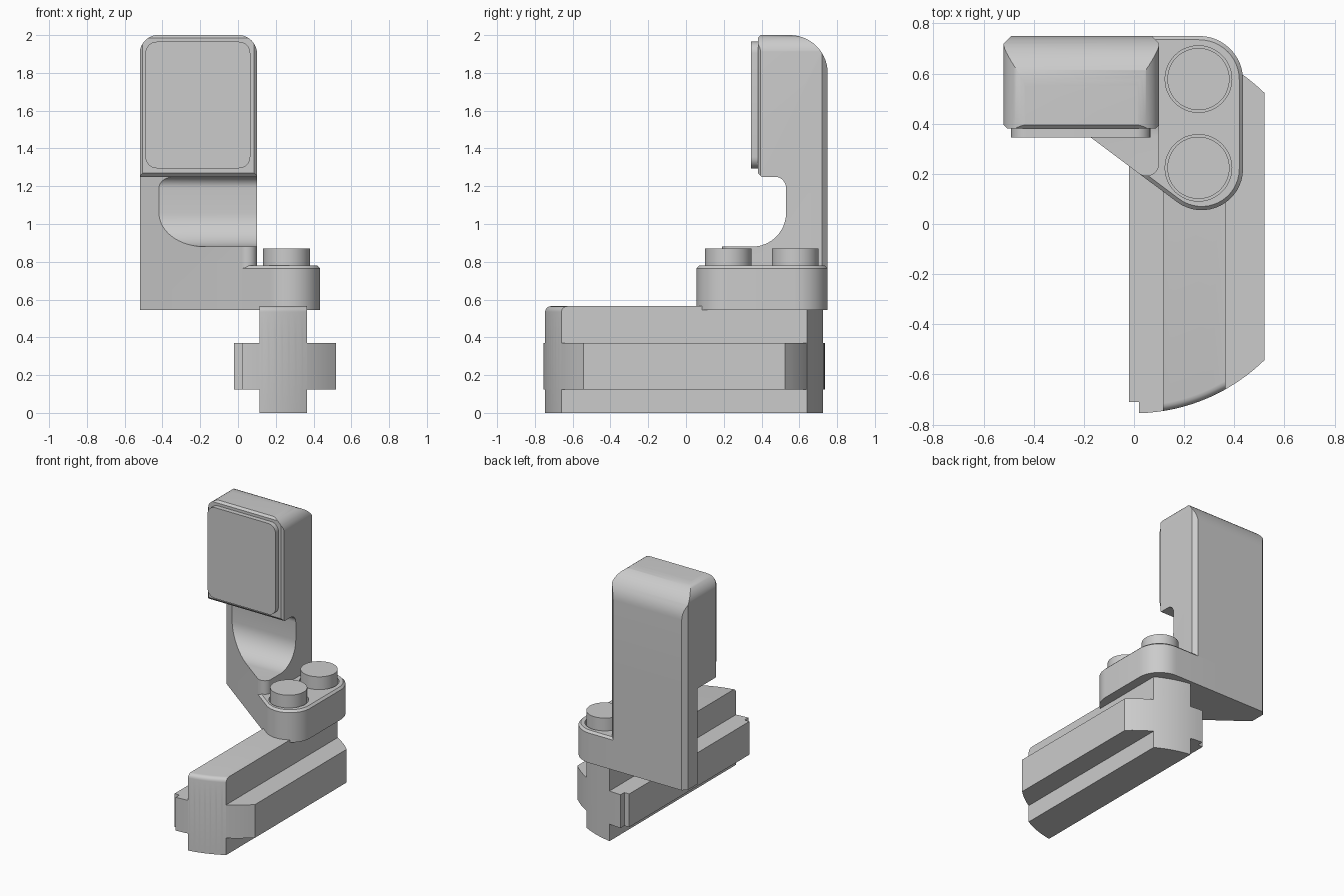
import bpy, bmesh
from math import cos, sin, radians, sqrt

if "Cube" in bpy.data.objects:
    bpy.data.objects.remove(bpy.data.objects["Cube"])


def arc(cx, cy, r, a0, a1, n=12):
    return [(cx + r * cos(radians(a0 + (a1 - a0) * i / n)),
             cy + r * sin(radians(a0 + (a1 - a0) * i / n))) for i in range(n + 1)]


def prism(name, pts, axis, lo, hi, top_chamfer=0, round_front=0):
    """Extrude a 2D outline along an axis between lo and hi."""
    place = {'x': lambda a, b, t: (t, a, b),
             'y': lambda a, b, t: (a, t, b),
             'z': lambda a, b, t: (a, b, t)}[axis]
    bm = bmesh.new()
    low = [bm.verts.new(place(a, b, lo)) for a, b in pts]
    high = [bm.verts.new(place(a, b, hi - top_chamfer)) for a, b in pts]
    bm.faces.new(low)
    top = bm.faces.new(high)
    n = len(pts)
    for i in range(n):
        j = (i + 1) % n
        bm.faces.new((low[i], low[j], high[j], high[i]))
    bmesh.ops.recalc_face_normals(bm, faces=bm.faces)
    if top_chamfer:
        bmesh.ops.inset_region(bm, faces=[top], thickness=top_chamfer, use_even_offset=True)
        bmesh.ops.translate(bm, verts=top.verts, vec=(0, 0, top_chamfer))
    if round_front:
        edges = [e for e in top.edges if all(v.co.y < -0.6 for v in e.verts)]
        bmesh.ops.bevel(bm, geom=edges, offset=round_front, segments=4, profile=0.5,
                        affect='EDGES', clamp_overlap=False)
    me = bpy.data.meshes.new(name)
    bm.to_mesh(me)
    bm.free()
    ob = bpy.data.objects.new(name, me)
    bpy.context.collection.objects.link(ob)
    return ob


def activate(ob):
    bpy.ops.object.select_all(action='DESELECT')
    ob.select_set(True)
    bpy.context.view_layer.objects.active = ob


def combine(ob, other, op):
    """Apply a boolean and discard the helper."""
    activate(ob)
    m = ob.modifiers.new("bool", 'BOOLEAN')
    m.operation, m.object, m.solver = op, other, 'EXACT'
    bpy.ops.object.modifier_apply(modifier=m.name)
    bpy.data.objects.remove(other, do_unlink=True)


# Base rail: cross-shaped section with ends following one large circle
R, CY = 0.745, -0.01


def end_arc(x0, x1, side, n=14):
    xs = [x0 + (x1 - x0) * i / n for i in range(n + 1)]
    return [(x, CY + side * sqrt(R * R - x * x)) for x in xs]


flange = [(-0.02, -0.71), (0.02, -0.71)] + end_arc(0.02, 0.52, -1) \
    + end_arc(0.52, 0.02, 1) + [(0.02, 0.69), (-0.02, 0.69)]
rib = end_arc(0.115, 0.365, -1) + end_arc(0.365, 0.115, 1)
rail = prism("base_rail", [p for i, p in enumerate(flange)], 'z', 0.125, 0.37)
combine(rail, prism("rail_rib", rib, 'z', 0, 0.565, round_front=0.03), 'UNION')


# Line of the slanted front wall shared by plate and column
def slant(x):
    return 0.216 - 0.75 * x


# Button plate
plate = prism("button_plate",
              [(-0.1, 0.75), (-0.1, slant(-0.1))]
              + arc(0.27, 0.22, 0.165, 233.13, 360, 16)
              + arc(0.26, 0.575, 0.175, 0, 90, 12), 'z', 0.545, 0.78, top_chamfer=0.015)

# Buttons sitting in shallow recesses
buttons = []
for label, y in (("front", 0.224), ("back", 0.578)):
    recess = prism("recess", arc(0.257, y, 0.133, 0, 360, 48)[:-1], 'z', 0.73, 0.9)
    combine(plate, recess, 'DIFFERENCE')
    buttons.append(prism(label + "_button", arc(0.257, y, 0.124, 0, 360, 48)[:-1],
                         'z', 0.72, 0.87))

# Column: slanted plan intersected with the scooped side profile
column = prism("upright_body",
               [(-0.49, 0.75), (-0.52, 0.72), (-0.52, slant(-0.52))]
               + arc(0.05, 0.241, 0.05, 233.13, 360, 12)
               + [(0.1, 0.72), (0.07, 0.75)], 'z', 0.545, 1.27)
scooped = [(0.1, 0.5), (0.9, 0.5), (0.9, 1.4), (0.47, 1.4)] \
    + arc(0.47, 1.19, 0.06, 90, 0, 8) + arc(0.35, 1.06, 0.18, 0, -90, 16) + [(0.1, 0.88)]
combine(column, prism("scoop", scooped, 'x', -0.7, 0.3), 'INTERSECT')

# Head: side profile trimmed by chamfered plan and rounded front outline
head = prism("head",
             [(0.38, 1.27), (0.40, 1.25), (0.75, 1.25)]
             + arc(0.55, 1.8, 0.2, 0, 90, 14) + [(0.395, 2.0), (0.38, 1.985)],
             'x', -0.7, 0.3)
combine(head, prism("head_plan", [(-0.52, 0.72), (-0.45, 0.79), (0.03, 0.79), (0.1, 0.72),
                                  (0.1, 0.395), (0.03, 0.325), (-0.45, 0.325),
                                  (-0.52, 0.395)], 'z', 1.1, 2.1), 'INTERSECT')
outline = [(-0.521, 1.1), (0.101, 1.1)] + arc(0.001, 1.901, 0.1, 0, 90, 10) \
    + arc(-0.421, 1.901, 0.1, 90, 180, 10)
combine(head, prism("head_outline", outline, 'y', 0.2, 0.9), 'INTERSECT')
combine(column, head, 'UNION')

# Raised front pad with rounded corners
x0, x1, z0, z1, r = -0.49, 0.065, 1.295, 1.965, 0.06
pad = prism("front_pad",
            arc(x1 - r, z0 + r, r, -90, 0, 8) + arc(x1 - r, z1 - r, r, 0, 90, 8)
            + arc(x0 + r, z1 - r, r, 90, 180, 8) + arc(x0 + r, z0 + r, r, 180, 270, 8),
            'y', 0.345, 0.42)

# Smooth curved areas while keeping edges crisp
for ob in [rail, plate, column, pad] + buttons:
    activate(ob)
    bpy.ops.object.shade_smooth_by_angle(angle=radians(28))
